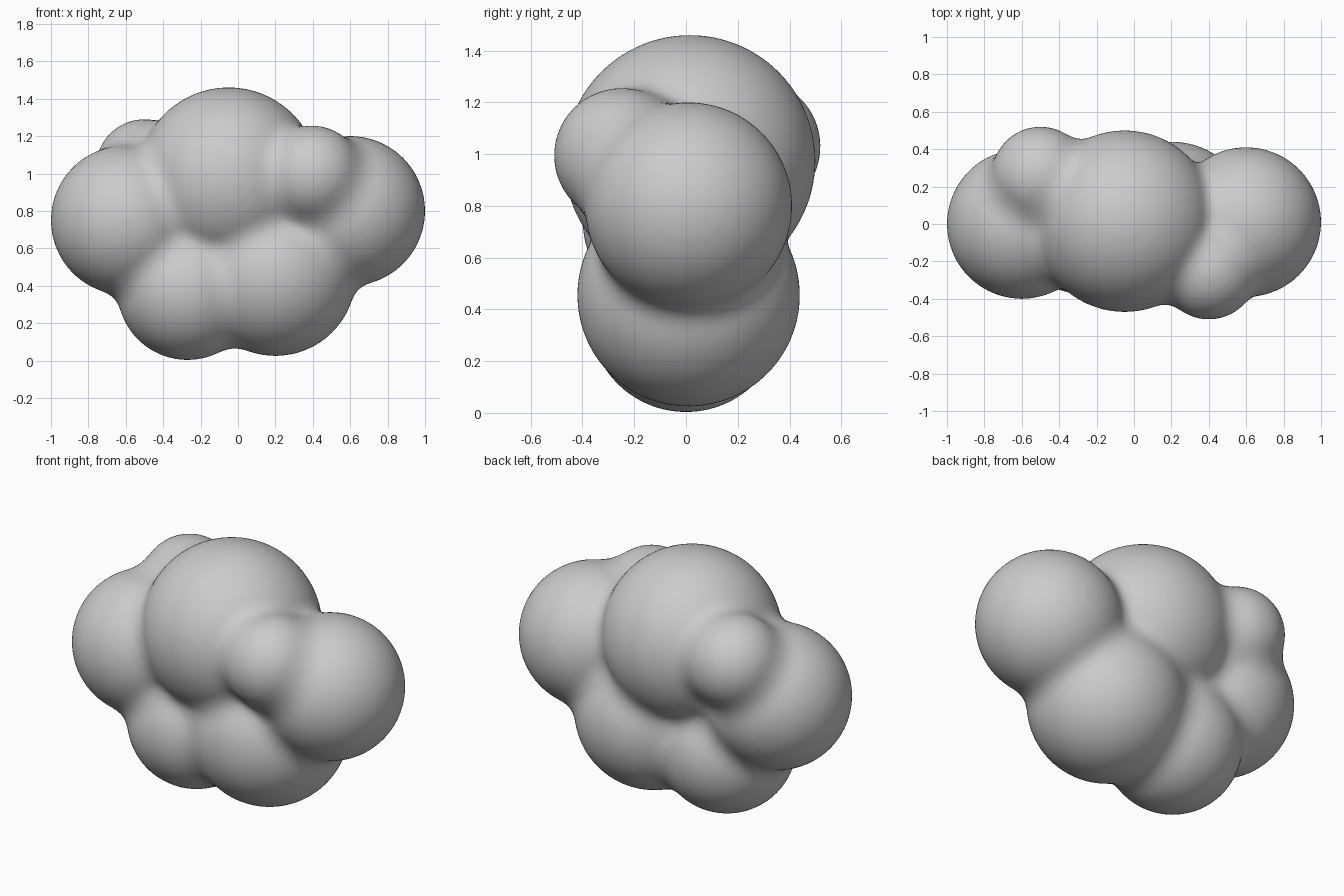
import bpy, bmesh
from mathutils import Vector, Matrix

if "Cube" in bpy.data.objects:
    bpy.data.objects.remove(bpy.data.objects["Cube"])

# puffs: centre x, y, z, radius
PUFFS = [
    (-0.05, 0.015, 0.975, 0.485),   # middle crown
    (-0.60, 0.00, 0.75, 0.40),      # left
    (0.60, 0.01, 0.80, 0.40),       # right
    (-0.27, 0.00, 0.378, 0.375),    # lower left
    (0.20, 0.01, 0.455, 0.43),      # lower right
    (0.40, -0.25, 0.995, 0.26),     # front bump
    (-0.50, 0.26, 1.03, 0.26),      # back bump
]
BLEND = 0.09


def distance(p):
    """Signed distance to the softly blended puffs."""
    d = 10.0
    for x, y, z, r in PUFFS:
        s = (p - Vector((x, y, z))).length - r
        h = max(BLEND - abs(d - s), 0.0) / BLEND
        d = min(d, s) - h * h * BLEND / 4
    return d


def gradient(p, e=0.002):
    axes = (Vector((e, 0, 0)), Vector((0, e, 0)), Vector((0, 0, e)))
    return Vector([distance(p + a) - distance(p - a) for a in axes]) / (2 * e)


# overlapping spheres
bm = bmesh.new()
for x, y, z, r in PUFFS:
    bmesh.ops.create_icosphere(bm, subdivisions=4, radius=r,
                               matrix=Matrix.Translation((x, y, z)))
mesh = bpy.data.meshes.new("cloud")
bm.to_mesh(mesh)
bm.free()
cloud = bpy.data.objects.new("cloud", mesh)
bpy.context.collection.objects.link(cloud)
bpy.context.view_layer.objects.active = cloud
cloud.select_set(True)

# fuse into one skin
fuse = cloud.modifiers.new("fuse", 'REMESH')
fuse.mode = 'VOXEL'
fuse.voxel_size = 0.025
bpy.ops.object.modifier_apply(modifier="fuse")

# settle the skin onto the blended surface for soft creases
for v in cloud.data.vertices:
    p = v.co.copy()
    for _ in range(3):
        g = gradient(p)
        p -= g * (distance(p) / max(g.length_squared, 0.2))
    v.co = p

# even out the finish
relax = cloud.modifiers.new("relax", 'SMOOTH')
relax.factor = 0.5
relax.iterations = 2
bpy.ops.object.shade_smooth()
